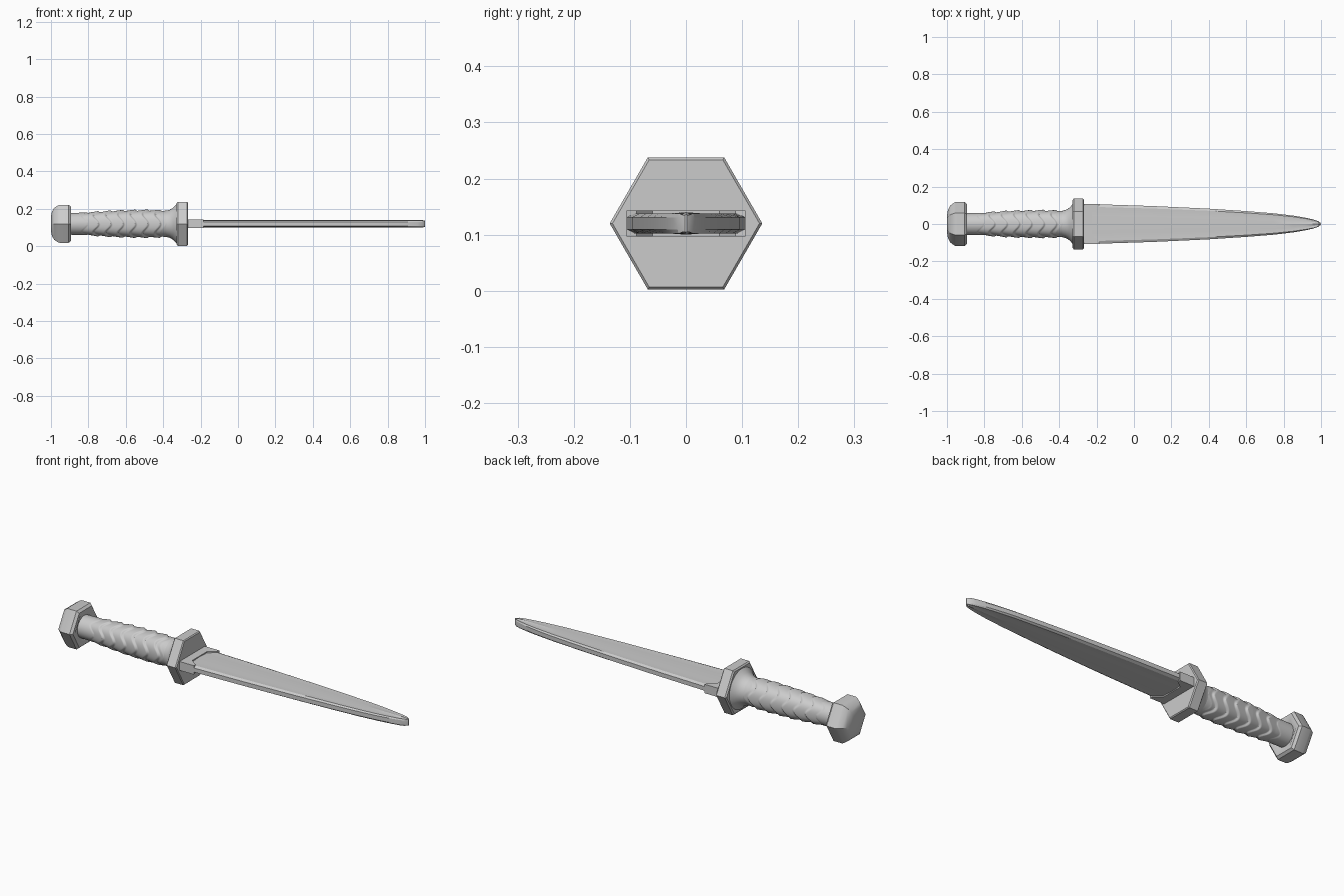
import bpy, bmesh
from math import sin, cos, pi, tau

if "Cube" in bpy.data.objects:
    bpy.data.objects.remove(bpy.data.objects["Cube"])

ZC = 0.12  # height of the long axis


def loft(name, rings, smooth=None, bevel=0):
    """Skin closed cross-sections [(x, y, z), ...] and cap both ends."""
    bm = bmesh.new()
    loops = [[bm.verts.new((x, y, z + ZC)) for x, y, z in r] for r in rings]
    for a, b in zip(loops, loops[1:]):
        n = len(a)
        for i in range(n):
            j = (i + 1) % n
            bm.faces.new((a[i], a[j], b[j], b[i]))
    bm.faces.new(loops[0])
    bm.faces.new(loops[-1])
    bmesh.ops.recalc_face_normals(bm, faces=bm.faces)
    me = bpy.data.meshes.new(name)
    bm.to_mesh(me)
    bm.free()
    ob = bpy.data.objects.new(name, me)
    bpy.context.collection.objects.link(ob)
    bpy.context.view_layer.objects.active = ob
    ob.select_set(True)
    if smooth:
        bpy.ops.object.shade_smooth_by_angle(angle=smooth)
    ob.select_set(False)
    if bevel:
        m = ob.modifiers.new("bevel", "BEVEL")
        m.width, m.segments = bevel, 2
    return ob


def ring(x, r, n):
    return [(x, r * cos(tau * i / n), r * sin(tau * i / n)) for i in range(n)]


def interp(table, x):
    for (x0, v0), (x1, v1) in zip(table, table[1:]):
        if x <= x1:
            t = (x - x0) / (x1 - x0)
            return v0 + (v1 - v0) * t
    return table[-1][1]


# Hexagonal pommel with a domed end and a recessed front
loft("pommel", [ring(x, r, 6) for x, r in
     [(-1, .045), (-.995, .075), (-.983, .098), (-.965, .112), (-.955, .117),
      (-.905, .117), (-.893, .105), (-.893, .085), (-.90, .07)]], smooth=0.5)

# Hexagonal guard
loft("guard", [ring(x, r, 6) for x, r in
     [(-.328, .128), (-.322, .136), (-.273, .136), (-.268, .131)]])

# Grip with wavy wrapped ridges
GRIP = [(-.92, .058), (-.8, .06), (-.65, .069), (-.5, .072), (-.4, .07), (-.37, .07)]
PITCH, START, END, N = 0.066, -.82, -.40, 96


def wrap_height(x, a):
    u = x - 0.016 * cos(4 * a)
    if not START < u < END:
        return 0
    t = ((u - START) / PITCH) % 1
    return 0.007 * (t / .85 if t < .85 else (1 - t) / .15) - 0.002


rings = []
for k in range(151):
    x = -.92 + .55 * k / 150
    row = []
    for i in range(N):
        a = tau * i / N
        r = interp(GRIP, x) + wrap_height(x, a)
        row.append((x, r * cos(a), r * sin(a)))
    rings.append(row)
loft("grip", rings, smooth=0.6)

# Flared neck between grip and guard
loft("neck", [ring(x, r, 48) for x, r in
     [(-.41, .068), (-.385, .070), (-.365, .075), (-.348, .085), (-.335, .098), (-.322, .112)]],
     smooth=0.6)

# Collar holding the blade, notched towards the middle
plan = [(-.28, -.106), (-.184, -.106), (-.188, -.088), (-.225, -.06),
        (-.225, .06), (-.188, .088), (-.184, .106), (-.28, .106)]
loft("collar", [[(x, y, z) for x, y in plan] for z in (-.0235, .0235)])

# Blade: thick blunt edges, shallow hollows and a central ridge
HALF = [(1, -.011), (1, .011), (.86, .018), (.45, .0165), (0, .02)]
SECTION = HALF + [(-y, z) for y, z in HALF[-2:0:-1]] + [(-1, -.011)]
SECTION += [(-.86, -.018), (-.45, -.0165), (0, -.02), (.45, -.0165), (.86, -.018)]
WIDTH = [(-.28, .106), (-.18, .105), (.1, .096), (.4, .082), (.6, .069), (.75, .057),
         (.85, .045), (.92, .033), (.96, .024), (.985, .015), (.996, .007), (1, .002)]
section = []
for y, z in SECTION:
    if (y, z) not in section:
        section.append((y, z))
loft("blade", [[(x, y * w, z * (.85 if x > .99 else 1)) for y, z in section] for x, w in WIDTH],
     smooth=0.3)
